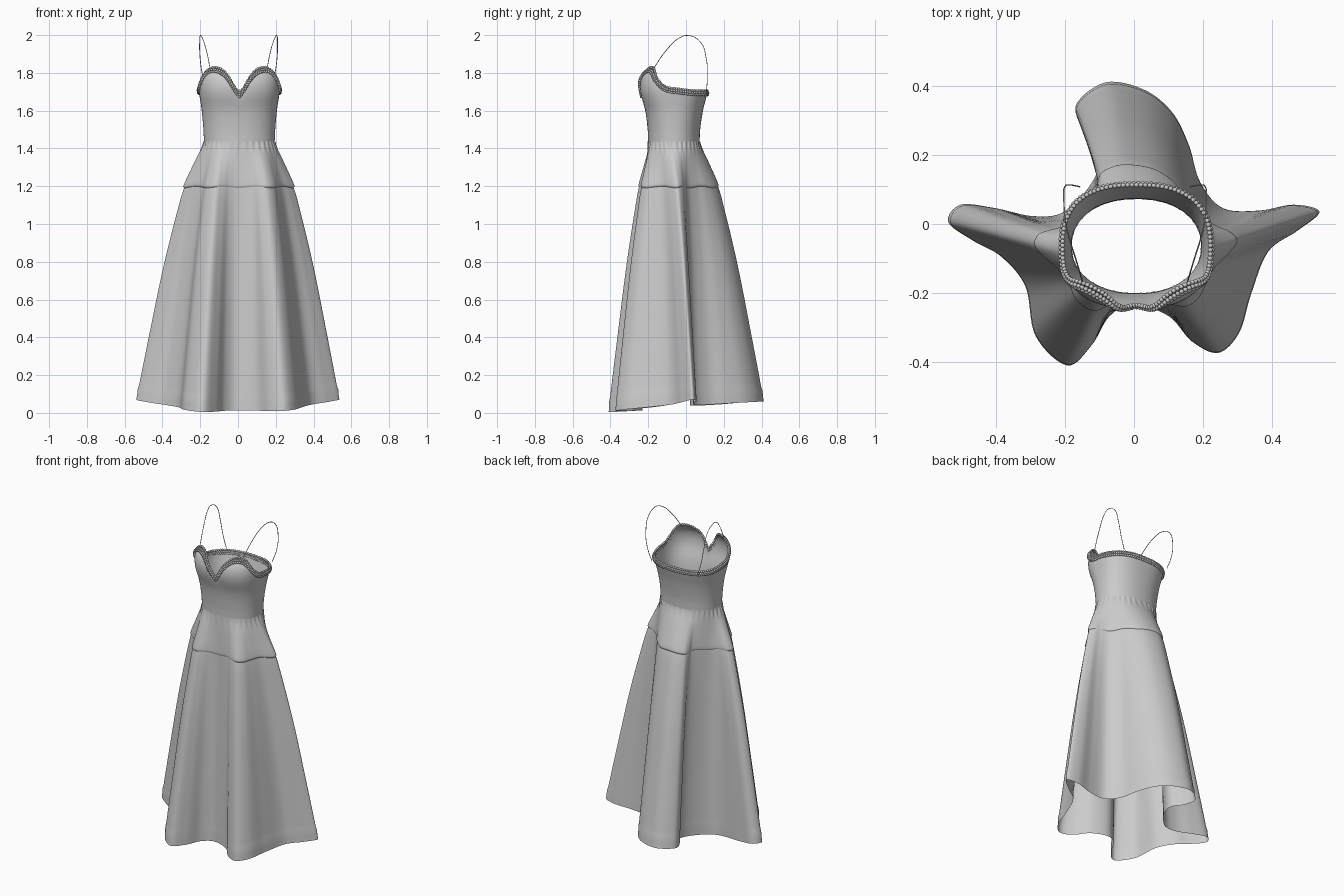
import bpy, bmesh, math
from mathutils import Vector, Matrix

if "Cube" in bpy.data.objects:
    bpy.data.objects.remove(bpy.data.objects["Cube"])

WAIST = 1.43


def table(pts, v):
    """Smooth (cubic Hermite) lookup in a list of rows (key, value)."""
    n = len(pts)
    if v <= pts[0][0]:
        return pts[0][1]
    if v >= pts[-1][0]:
        return pts[-1][1]
    def slope(i):
        a, b = pts[max(i - 1, 0)], pts[min(i + 1, n - 1)]
        return (b[1] - a[1]) / (b[0] - a[0])
    i = max(k for k in range(n - 1) if pts[k][0] <= v)
    (x0, y0), (x1, y1) = pts[i], pts[i + 1]
    h = x1 - x0
    u = (v - x0) / h
    return ((2*u**3 - 3*u**2 + 1) * y0 + (u**3 - 2*u**2 + u) * h * slope(i)
            + (3*u**2 - 2*u**3) * y1 + (u**3 - u**2) * h * slope(i + 1))


def add_mesh(name, bm, angle=50):
    me = bpy.data.meshes.new(name)
    bm.to_mesh(me)
    bm.free()
    ob = bpy.data.objects.new(name, me)
    bpy.context.collection.objects.link(ob)
    bpy.context.view_layer.objects.active = ob
    ob.select_set(True)
    bpy.ops.object.shade_smooth_by_angle(angle=math.radians(angle))
    ob.select_set(False)
    return ob


def loft(name, rings):
    """Skin closed rings, listed bottom to top, counter-clockwise."""
    bm = bmesh.new()
    rows = [[bm.verts.new(p) for p in r] for r in rings]
    n = len(rows[0])
    for lo, hi in zip(rows, rows[1:]):
        for j in range(n):
            k = (j + 1) % n
            bm.faces.new((lo[j], lo[k], hi[k], hi[j]))
    return add_mesh(name, bm)


# Body section: half width, front y, back y and squareness by height
HALF = [(1.43, .187), (1.5, .19), (1.6, .199), (1.7, .213), (1.77, .214), (1.83, .205)]
FRONT = [(1.43, -.20), (1.5, -.203), (1.6, -.216), (1.7, -.243), (1.77, -.238), (1.83, -.20)]
BACK = [(1.43, .072), (1.5, .075), (1.6, .09), (1.7, .113), (1.83, .12)]
SQUARE = [(1.43, .92), (1.55, .88), (1.7, .78), (1.83, .78)]
# Neckline height by degrees away from the front centre
NECK = [(0, 1.69), (4, 1.725), (9.5, 1.77), (18, 1.807), (30, 1.824), (43, 1.82), (55, 1.797),
        (66, 1.762), (78, 1.728), (90, 1.713), (120, 1.702), (180, 1.70)]


def section(a, z):
    e = table(SQUARE, z)
    spow = lambda v: math.copysign(abs(v) ** e, v)
    w, f, b = table(HALF, z), table(FRONT, z), table(BACK, z)
    x = .007 + w * spow(math.cos(a))
    y = (f + b) / 2 + (b - f) / 2 * spow(math.sin(a))
    if math.sin(a) < 0:   # dent between the cups
        y += .01 * math.exp(-((x - .007) / .03) ** 2) * math.exp(-((z - 1.73) / .06) ** 2)
    return Vector((x, y, z))


def neck_z(a):
    d = abs((math.degrees(a) + 90 + 180) % 360 - 180)
    return table(NECK, d)


# Bodice
N = 160
angles = [-math.pi / 2 + 2 * math.pi * j / N for j in range(N)]
loft("bodice", [[section(a, WAIST - .01 + (neck_z(a) - WAIST + .01) * i / 28) for a in angles]
                for i in range(29)])

# Beaded neckline trim: rows of beads evenly spaced along the edge
edge = [-math.pi / 2 + 2 * math.pi * j / 1600 for j in range(1600)]
bm = bmesh.new()
for row in range(3):
    last = None
    for a in edge[:-4]:
        z = neck_z(a)
        p = section(a, z - .011 * row)
        out = Vector((p.x, p.y + .06, 0)).normalized()
        p += out * (0, .006, .005)[row]
        p.z += .005
        if last is None or (p - last).length >= .012:
            bmesh.ops.create_icosphere(bm, subdivisions=2, radius=.007,
                                       matrix=Matrix.Translation(p))
            last = p
add_mesh("neckline_beads", bm, 60)

# Thin shoulder straps
for side, label in ((1, "right"), (-1, "left")):
    cu = bpy.data.curves.new("strap_" + label, 'CURVE')
    cu.dimensions = '3D'
    cu.bevel_depth = .002
    cu.bevel_resolution = 1
    path = [(.148, -.18, 1.81), (.172, -.10, 1.925), (.192, -.035, 1.985), (.202, .01, 1.998),
            (.206, .075, 1.965), (.203, .108, 1.87), (.188, .113, 1.78), (.16, .108, 1.70)]
    sp = cu.splines.new('BEZIER')
    sp.bezier_points.add(len(path) - 1)
    for bp, (x, y, z) in zip(sp.bezier_points, path):
        bp.co = (side * x + .003, y, z)
        bp.handle_left_type = bp.handle_right_type = 'AUTO'
    bpy.context.collection.objects.link(bpy.data.objects.new("strap_" + label, cu))

# Hem outline: x, y and the waist angle each fold hangs from
HEM = [(0, -.23, -90), (.10, -.265, -75), (.165, -.335, -66), (.24, -.367, -57),
       (.30, -.31, -48), (.335, -.20, -40), (.385, -.08, -30), (.47, -.02, -18),
       (.535, .035, -6), (.46, .055, 4), (.36, .038, 14), (.255, .045, 27),
       (.19, .12, 42), (.158, .225, 56), (.11, .32, 70), (.03, .385, 82),
       (-.08, .407, 96), (-.165, .345, 108), (-.147, .272, 117), (-.095, .205, 126),
       (-.12, .12, 139), (-.20, .035, 152), (-.29, .022, 164), (-.40, .045, 173),
       (-.50, .055, 181), (-.535, .005, 189), (-.46, -.05, 200), (-.38, -.095, 211),
       (-.31, -.18, 221), (-.28, -.32, 230), (-.19, -.402, 241), (-.12, -.345, 250),
       (-.07, -.265, 260)]
# How far the folds have opened toward the hem, by height
OPEN = [(0, 1.03), (.07, 1), (.43, .8), (.79, .59), (1.13, .35), (1.21, .275),
        (1.33, .13), (1.40, .035), (1.43, 0)]


def hem_curve(sub):
    n = len(HEM)
    get = lambda i: Vector((HEM[i % n][0], HEM[i % n][1], HEM[i % n][2] + 360 * (i // n)))
    for i in range(n):
        a, b, c, d = (get(i + k) for k in (-1, 0, 1, 2))
        for s in range(sub):
            t = s / sub
            yield .5 * (2*b + (c - a)*t + (2*a - 5*b + 4*c - d)*t*t + (3*b - a - 3*c + d)*t**3)


hem = list(hem_curve(8))


def skirt_point(h, s, bottom, grow):
    """s runs 0 at the waist to 1 at the bottom edge."""
    low = .008 + .13 * h.x ** 2 + .075 * (h.y + .3) if bottom is None else bottom
    z = WAIST + .008 + (low - WAIST - .008) * s
    t = table(OPEN, z)
    a = math.radians(h.z)
    w = section(a, WAIST)
    x, y = w.x + (h.x - w.x) * t, w.y + (h.y - w.y) * t
    # waist gathers and a slight hem ridge
    k = grow + .014 * math.sin(a * 34) * math.exp(-((z - 1.42) / .03) ** 2)
    k += .008 * math.exp(-((s - .965) / .008) ** 2) if bottom is None else 0
    return Vector((x * (1 + k), -.065 + (y + .065) * (1 + k), z))


# Skirt, and the short gathered yoke lying over it with its edge tucked in
loft("skirt", [[skirt_point(h, (i / 60) ** 1.15, None, .004) for h in hem]
               for i in range(60, -1, -1)])
TUCK = [(0, .012), (.5, .02), (.9, .032), (.97, .028), (1, .004)]
loft("yoke", [[skirt_point(h, s, 1.195 + .004 * math.sin(math.radians(h.z) * 9), table(TUCK, s))
               for h in hem] for s in [1, .985, .97, .95] + [i / 18 for i in range(16, -1, -1)]])
